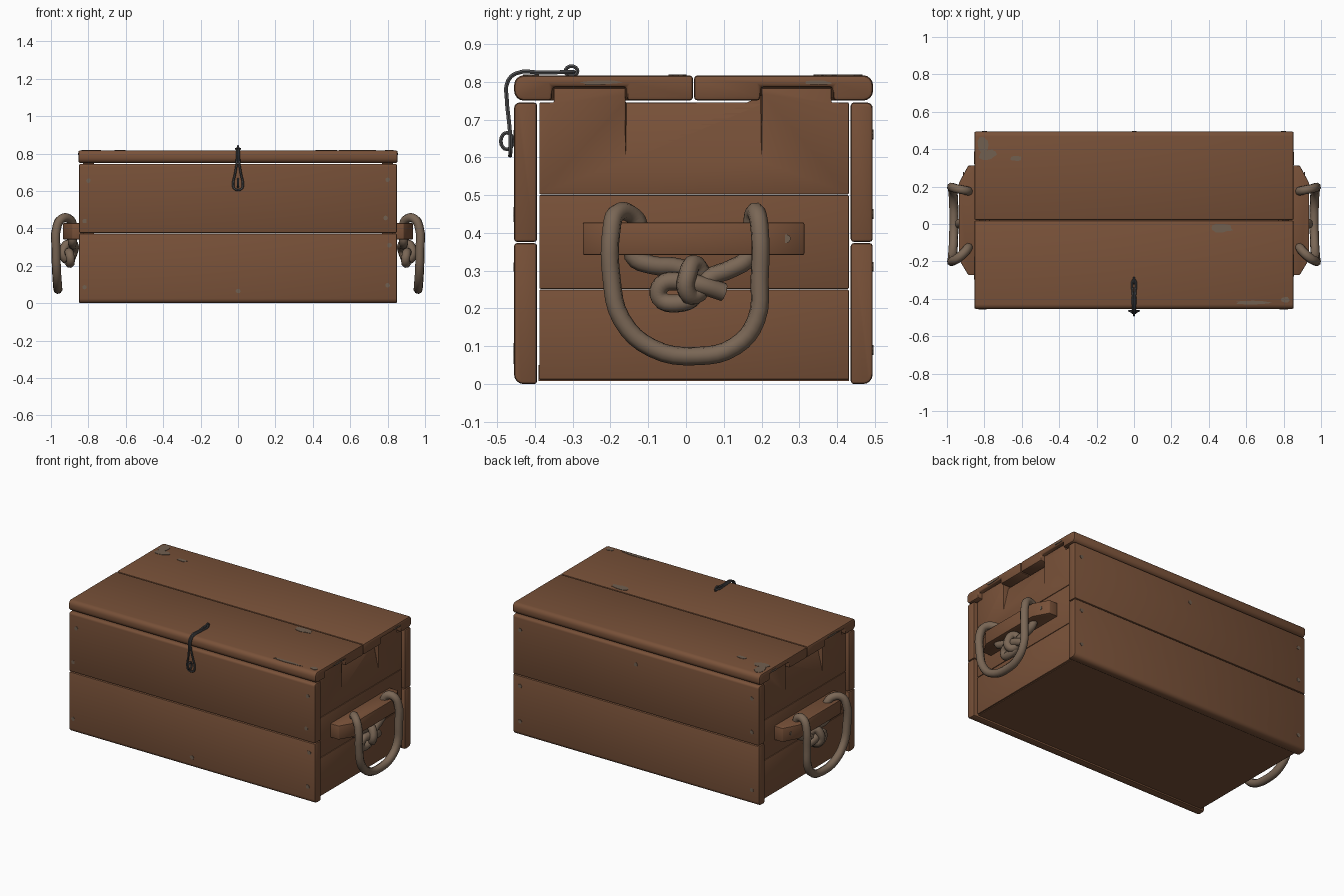
import bpy, bmesh, math, random
from mathutils import Vector

if "Cube" in bpy.data.objects:
    bpy.data.objects.remove(bpy.data.objects["Cube"])
random.seed(4)


def material(name, rgb):
    m = bpy.data.materials.new(name)
    m.diffuse_color = (*rgb, 1)
    m.use_nodes = True
    m.node_tree.nodes["Principled BSDF"].inputs["Base Color"].default_value = m.diffuse_color
    return m


WOOD = material("brown_wood", (0.188, 0.082, 0.040))
WORN = material("worn_wood", (0.165, 0.115, 0.080))
ROPE = material("rope_fibre", (0.195, 0.135, 0.092))
IRON = material("dark_iron", (0.075, 0.075, 0.078))


def activate(ob):
    bpy.ops.object.select_all(action='DESELECT')
    ob.select_set(True)
    bpy.context.view_layer.objects.active = ob


def smooth(ob, angle=35):
    activate(ob)
    bpy.ops.object.shade_smooth_by_angle(angle=math.radians(angle))


def place(axis, u, v, w):
    """Put profile coordinates u, v and depth w into space."""
    return {'x': (w, u, v), 'y': (u, w, v), 'z': (u, v, w)}[axis]


def prism(name, pts, axis, a, b, mat=WOOD, bevel=0.006, big=None, radius=0.025, cutters=()):
    """Extrude a profile along an axis, cut it, then soften its edges."""
    bm = bmesh.new()
    f = bm.faces.new([bm.verts.new(place(axis, u, v, a)) for u, v in pts])
    ext = bmesh.ops.extrude_face_region(bm, geom=[f])
    vs = [g for g in ext['geom'] if isinstance(g, bmesh.types.BMVert)]
    bmesh.ops.translate(bm, verts=vs, vec=place(axis, 0, 0, b - a))
    bmesh.ops.recalc_face_normals(bm, faces=bm.faces)
    if big:
        edges = [e for e in bm.edges if all(big(p.co) for p in e.verts)
                 and abs(e.verts[0].co.x - e.verts[1].co.x) > 0.1]
        bmesh.ops.bevel(bm, geom=edges, offset=radius, segments=4, profile=0.5, affect='EDGES')
    me = bpy.data.meshes.new(name)
    bm.to_mesh(me)
    bm.free()
    ob = bpy.data.objects.new(name, me)
    bpy.context.collection.objects.link(ob)
    me.materials.append(mat)
    activate(ob)
    for c in cutters:
        mod = ob.modifiers.new("cut", 'BOOLEAN')
        mod.operation, mod.object = 'DIFFERENCE', c
        bpy.ops.object.modifier_apply(modifier=mod.name)
    if bevel:
        mod = ob.modifiers.new("soft", 'BEVEL')
        mod.width, mod.segments, mod.limit_method = bevel, 2, 'ANGLE'
        mod.angle_limit = math.radians(35)
        bpy.ops.object.modifier_apply(modifier=mod.name)
        smooth(ob)
    return ob


def box(name, x0, x1, y0, y1, z0, z1, **kw):
    return prism(name, [(y0, z0), (y1, z0), (y1, z1), (y0, z1)], 'x', x0, x1, **kw)


def tube(name, pts, r, mat, res=4, sides=2, cyclic=False):
    """Round cord along a smooth path."""
    cu = bpy.data.curves.new(name, 'CURVE')
    cu.dimensions, cu.resolution_u = '3D', res
    cu.bevel_depth, cu.bevel_resolution, cu.use_fill_caps = r, sides, True
    sp = cu.splines.new('BEZIER')
    sp.bezier_points.add(len(pts) - 1)
    sp.use_cyclic_u = cyclic
    for bp, p in zip(sp.bezier_points, pts):
        bp.co = p
        bp.handle_left_type = bp.handle_right_type = 'AUTO'
    ob = bpy.data.objects.new(name, cu)
    bpy.context.collection.objects.link(ob)
    cu.materials.append(mat)
    activate(ob)
    bpy.ops.object.convert(target='MESH')
    smooth(bpy.context.object, 50)


def spot(name, axis, u, v, w, ru, rv, jitter=0.35, n=12):
    """Thin worn patch or nail head lying on a surface."""
    pts = []
    for i in range(n):
        k = 1 - jitter * random.random()
        t = math.tau * i / n
        pts.append((u + ru * k * math.cos(t), v + rv * k * math.sin(t)))
    prism(name, pts, axis, w - 0.002, w + 0.002, mat=WORN, bevel=0)


# front and back planks with rounded outer edges
for name, yo, yi in (("front", -0.455, -0.394), ("back", 0.494, 0.436)):
    y0, y1 = sorted((yo, yi))
    box(name + "_lower_plank", -0.85, 0.85, y0, y1, 0.0, 0.373, bevel=0.008,
        big=lambda p: abs(p.y - yo) < 1e-4 and p.z < 0.1)
    box(name + "_upper_plank", -0.85, 0.85, y0, y1, 0.376, 0.745, bevel=0.008,
        big=lambda p: abs(p.y - yo) < 1e-4 and p.z > 0.7, radius=0.015)

# bottom board
box("bottom_board", -0.82, 0.82, -0.39, 0.432, 0.008, 0.05, bevel=0)

# end walls: two plain planks, and a top plank with two tabs and a finger recess
tabs = [(-0.388, 0.502), (0.431, 0.502), (0.431, 0.745), (0.385, 0.745), (0.385, 0.783),
        (0.2, 0.783), (0.2, 0.745), (-0.16, 0.745), (-0.16, 0.783), (-0.35, 0.783),
        (-0.35, 0.745), (-0.388, 0.745)]
notches = []
for s, side in ((1, "right"), (-1, "left")):
    a, b = sorted((s * 0.77, s * 0.83))
    box(side + "_lower_plank", a, b, -0.388, 0.431, 0.012, 0.25, bevel=0.003)
    box(side + "_middle_plank", a, b, -0.388, 0.431, 0.252, 0.5, bevel=0.003)
    wedge = prism("recess_cutter", [(s * 0.831, 0.585), (s * 0.79, 0.765), (s * 0.86, 0.765),
                                    (s * 0.86, 0.585)], 'y', -0.16, 0.2, bevel=0)
    prism(side + "_top_plank", tabs, 'x', a, b, bevel=0.003, cutters=[wedge])
    bpy.data.objects.remove(wedge)
    a, b = sorted((s * 0.76, s * 0.9))
    for y0, y1 in ((-0.354, -0.157), (0.197, 0.389)):
        notches.append(box("notch_cutter", a, b, y0, y1, 0.7, 0.787, bevel=0))

# lid planks, notched underneath for the tabs
box("lid_front_plank", -0.854, 0.854, -0.455, 0.019, 0.75, 0.817, bevel=0.01,
    big=lambda p: p.y < -0.4, radius=0.026, cutters=notches)
box("lid_back_plank", -0.854, 0.854, 0.021, 0.495, 0.75, 0.817, bevel=0.01,
    big=lambda p: p.y > 0.4, radius=0.026, cutters=notches)
for c in notches:
    bpy.data.objects.remove(c)

# rope handle: from the knot up through the cleat, round the hanging loop and back
handle = [(0.895, 0.10, 0.243), (0.912, 0.04, 0.262), (0.905, -0.02, 0.272), (0.90, -0.065, 0.262),
          (0.895, -0.07, 0.228), (0.9, -0.025, 0.213), (0.895, 0.025, 0.235), (0.878, 0.03, 0.28),
          (0.875, -0.02, 0.308), (0.885, -0.09, 0.315), (0.885, -0.14, 0.34), (0.885, -0.125, 0.42),
          (0.905, -0.15, 0.452), (0.945, -0.185, 0.45), (0.968, -0.197, 0.41), (0.973, -0.197, 0.28),
          (0.97, -0.17, 0.17), (0.965, -0.09, 0.095), (0.963, 0.03, 0.074), (0.965, 0.13, 0.1),
          (0.97, 0.186, 0.17), (0.973, 0.195, 0.28), (0.968, 0.195, 0.41), (0.945, 0.188, 0.45),
          (0.905, 0.18, 0.452), (0.885, 0.175, 0.42), (0.885, 0.165, 0.335), (0.888, 0.12, 0.305),
          (0.895, 0.06, 0.28), (0.91, 0.02, 0.232), (0.93, 0.0, 0.25), (0.93, 0.005, 0.29),
          (0.905, 0.02, 0.318), (0.88, 0.045, 0.29)]
cleat = [(0.825, -0.273), (0.886, -0.273), (0.936, -0.19), (0.936, 0.22), (0.886, 0.313), (0.825, 0.313)]
for s, side in ((1, "right"), (-1, "left")):
    prism(side + "_cleat", [(s * x, y) for x, y in cleat], 'z', 0.341, 0.428, bevel=0.005)
    tube(side + "_rope_handle", [(s * x, y, z) for x, y, z in handle], 0.0245, ROPE)

# wire latch: a doubled wire bent over the lid edge, ending in a loop
half = [(0.005, -0.30, 0.826), (0.006, -0.38, 0.824), (0.006, -0.45, 0.822), (0.006, -0.472, 0.80),
        (0.007, -0.474, 0.75), (0.016, -0.468, 0.69), (0.026, -0.464, 0.635), (0.018, -0.465, 0.611)]
tube("latch_wire", half + [(-x, y, z) for x, y, z in reversed(half)], 0.006, IRON, 4, 1, True)
for name, y, z, ry, rz in (("lid_eye", -0.303, 0.828, 0.016, 0.013),
                           ("front_staple", -0.474, 0.643, 0.016, 0.022)):
    ring = [(0, y + ry * math.cos(t * math.pi / 4), z + rz * math.sin(t * math.pi / 4)) for t in range(8)]
    tube(name, ring, 0.0055, IRON, 2, 1, True)

# worn patches on the lid
for x, y, rx, ry in ((-0.81, 0.42, 0.035, 0.05), (-0.785, 0.37, 0.055, 0.035), (-0.63, 0.35, 0.035, 0.018),
                     (0.47, -0.02, 0.07, 0.03), (0.63, -0.42, 0.11, 0.012), (0.81, -0.405, 0.025, 0.02)):
    spot("lid_wear", 'z', x, y, 0.817, rx, ry)
# worn patches on the lid ends
for s in (1, -1):
    spot("lid_end_wear", 'x', -0.23, 0.798, s * 0.854, 0.07, 0.007)
    spot("lid_end_wear", 'x', 0.35, 0.798, s * 0.854, 0.04, 0.007)
    spot("cleat_nail", 'x', 0.265, 0.385, s * 0.9115, 0.012, 0.012, 0.1)
# nail heads on front and back
for x, z in ((-0.8, 0.655), (0.8, 0.66), (-0.82, 0.44), (0.79, 0.455), (0.81, 0.31),
             (-0.82, 0.085), (0.8, 0.095), (0, 0.065)):
    spot("front_nail", 'y', x, z, -0.455, 0.014, 0.014, 0.2, 8)
for x, z in ((-0.8, 0.66), (0.8, 0.66), (-0.8, 0.45), (0.8, 0.31), (-0.8, 0.09), (0.8, 0.09), (0, 0.66)):
    spot("back_nail", 'y', x, z, 0.494, 0.014, 0.014, 0.2, 8)
